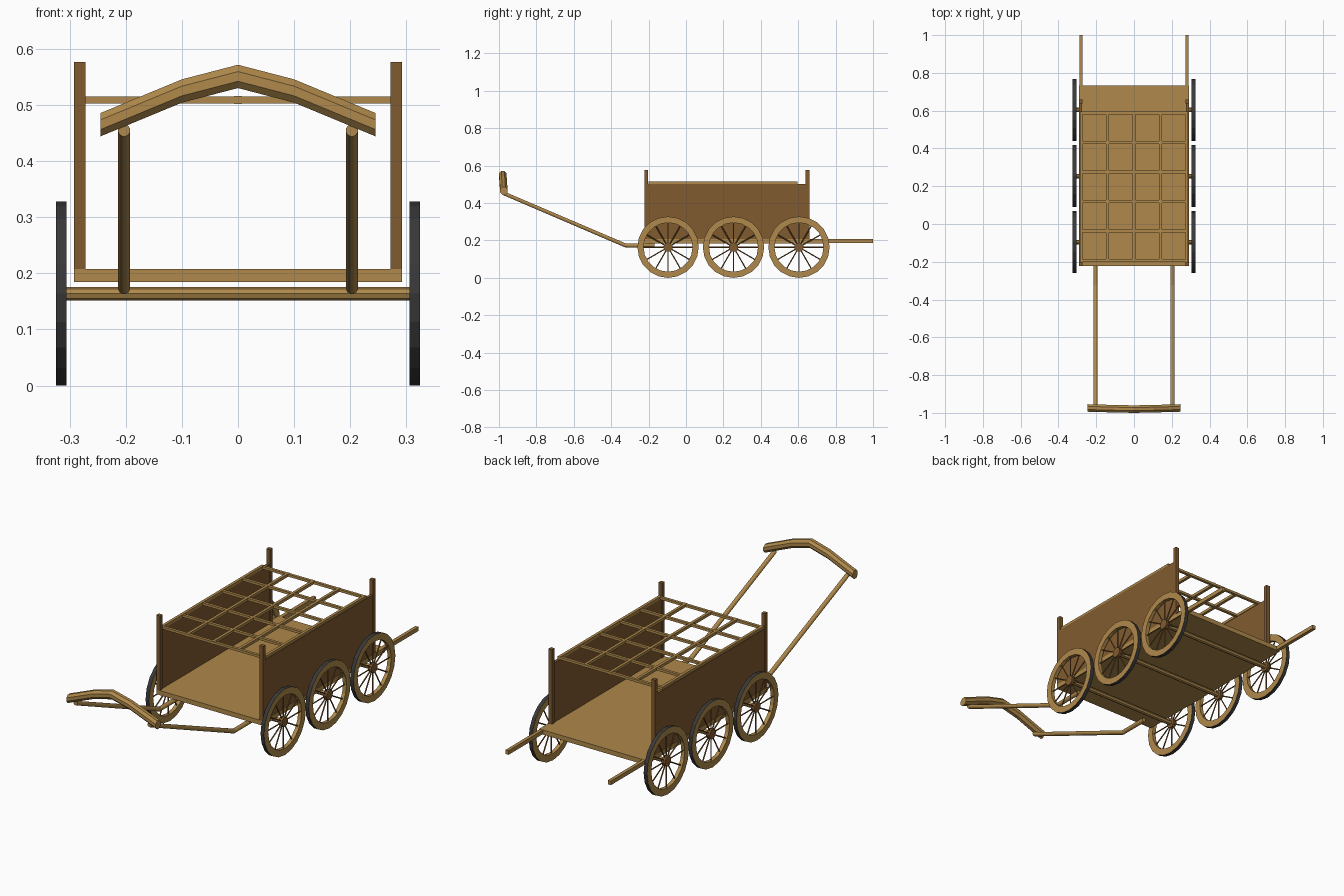
import bpy, bmesh, math
from mathutils import Vector, Matrix

if "Cube" in bpy.data.objects:
    bpy.data.objects.remove(bpy.data.objects["Cube"])


def material(name, rgb):
    m = bpy.data.materials.new(name)
    m.diffuse_color = (*rgb, 1)
    m.use_nodes = True
    m.node_tree.nodes["Principled BSDF"].inputs["Base Color"].default_value = m.diffuse_color
    return m


LIGHT = material("light_wood", (0.43, 0.25, 0.07))
DARK = material("dark_wood", (0.22, 0.105, 0.03))
TYRE = material("tyre_iron", (0.04, 0.04, 0.04))


def finish(name, bm, *mats):
    bmesh.ops.recalc_face_normals(bm, faces=bm.faces)
    me = bpy.data.meshes.new(name)
    bm.to_mesh(me)
    bm.free()
    for m in mats:
        me.materials.append(m)
    ob = bpy.data.objects.new(name, me)
    bpy.context.collection.objects.link(ob)
    return ob


def add_box(bm, lo, hi):
    lo, hi = Vector(lo), Vector(hi)
    mat = Matrix.Translation((lo + hi) / 2) @ Matrix.Diagonal((*(hi - lo), 1))
    bmesh.ops.create_cube(bm, size=1, matrix=mat)


def box(name, lo, hi, mat):
    bm = bmesh.new()
    add_box(bm, lo, hi)
    return finish(name, bm, mat)


def add_rod(bm, a, b, r, sides):
    a, b = Vector(a), Vector(b)
    d = b - a
    mat = Matrix.Translation((a + b) / 2) @ d.to_track_quat('Z', 'Y').to_matrix().to_4x4()
    return bmesh.ops.create_cone(bm, cap_ends=True, segments=sides, radius1=r,
                                 radius2=r, depth=d.length, matrix=mat)


def sweep(name, rings, mat):
    # joins matching cross-section rings and caps both ends
    bm = bmesh.new()
    vs = [[bm.verts.new(p) for p in ring] for ring in rings]
    n = len(vs[0])
    for r, s in zip(vs, vs[1:]):
        for i in range(n):
            bm.faces.new((r[i], r[(i + 1) % n], s[(i + 1) % n], s[i]))
    bm.faces.new(vs[0])
    bm.faces.new(vs[-1])
    return finish(name, bm, mat)


# cart body
box("floor", (-0.292, -0.222, 0.185), (0.292, 0.732, 0.208), LIGHT)
for s, side in ((-1, "left"), (1, "right")):
    def sx(a, b):
        return sorted((s * a, s * b))
    x0, x1 = sx(0.276, 0.290)
    box(side + "_wall", (x0, -0.21, 0.206), (x1, 0.65, 0.503), DARK)
    x0, x1 = sx(0.272, 0.292)
    for y, end in ((-0.212, "front"), (0.649, "rear")):
        box(f"{side}_{end}_post", (x0, y - 0.01, 0.206), (x1, y + 0.01, 0.577), DARK)
    x0, x1 = sx(0.272, 0.289)
    box(side + "_rear_rail", (x0, 0.65, 0.187), (x1, 1.0, 0.207), LIGHT)

# lattice top
bm = bmesh.new()
for i in range(5):
    x = -0.28 + 0.14 * i
    add_box(bm, (x - 0.007, -0.2, 0.502), (x + 0.007, 0.595, 0.516))
for j in range(6):
    y = -0.193 + 0.1562 * j
    add_box(bm, (-0.286, y - 0.007, 0.503), (0.286, y + 0.007, 0.515))
finish("lattice_top", bm, LIGHT)


# wheels and axles
R, RI, ZC, SEG = 0.164, 0.131, 0.164, 20


def wheel(name, x, y):
    bm = bmesh.new()
    loops = []
    for r, dx in ((R, -0.0095), (R, 0.0095), (RI, 0.0095), (RI, -0.0095)):
        loops.append([bm.verts.new((x + dx, y + r * math.sin(t), ZC + r * math.cos(t)))
                      for t in (math.tau * k / SEG for k in range(SEG))])
    for q in range(4):
        a, b = loops[q], loops[(q + 1) % 4]
        for k in range(SEG):
            n = (k + 1) % SEG
            f = bm.faces.new((a[k], a[n], b[n], b[k]))
            f.material_index = 1 if q == 0 else 0
    finish(name + "_rim", bm, LIGHT, TYRE)
    bm = bmesh.new()
    add_rod(bm, (x - 0.0095, y, ZC), (x + 0.0095, y, ZC), 0.025, 12)
    for k in range(12):
        t = math.tau * k / 12
        d = Vector((0, math.sin(t), math.cos(t)))
        c = Vector((x, y, ZC))
        add_rod(bm, c + d * 0.02, c + d * 0.135, 0.0032, 6)
    finish(name + "_hub_and_spokes", bm, DARK)


for y, pos in ((-0.096, "front"), (0.254, "middle"), (0.604, "rear")):
    for s, side in ((-1, "left"), (1, "right")):
        wheel(f"{side}_{pos}_wheel", s * 0.315, y)
    bm = bmesh.new()
    add_rod(bm, (-0.31, y, ZC), (0.31, y, ZC), 0.012, 8)
    finish(pos + "_axle", bm, LIGHT)

# bent pulling shafts
path = [Vector((0, -0.168, 0.174)), Vector((0, -0.325, 0.174)), Vector((0, -0.982, 0.455))]
d1, d2 = (path[1] - path[0]).normalized(), (path[2] - path[1]).normalized()
for s, side in ((-1, "left"), (1, "right")):
    rings = []
    for p, d in zip(path, (d1, (d1 + d2).normalized(), d1)):
        up = Vector((1, 0, 0)).cross(d).normalized()
        rings.append([p + Vector((s * 0.203, 0, 0)) + 0.011 * (
            math.cos(t) * Vector((1, 0, 0)) + math.sin(t) * up)
            for t in (math.tau * (k + 0.5) / 12 for k in range(12))])
    sweep(side + "_shaft", rings, LIGHT)

# arched yoke
spine = [(-0.245, -0.974, 0.465), (-0.1, -0.978, 0.525), (0, -0.98, 0.551),
         (0.1, -0.978, 0.525), (0.245, -0.974, 0.465)]
sweep("yoke", [[(x, y + 0.0215 * math.cos(t), z + 0.0225 * math.sin(t))
                for t in (math.tau * (k + 0.5) / 8 for k in range(8))]
               for x, y, z in spine], LIGHT)
